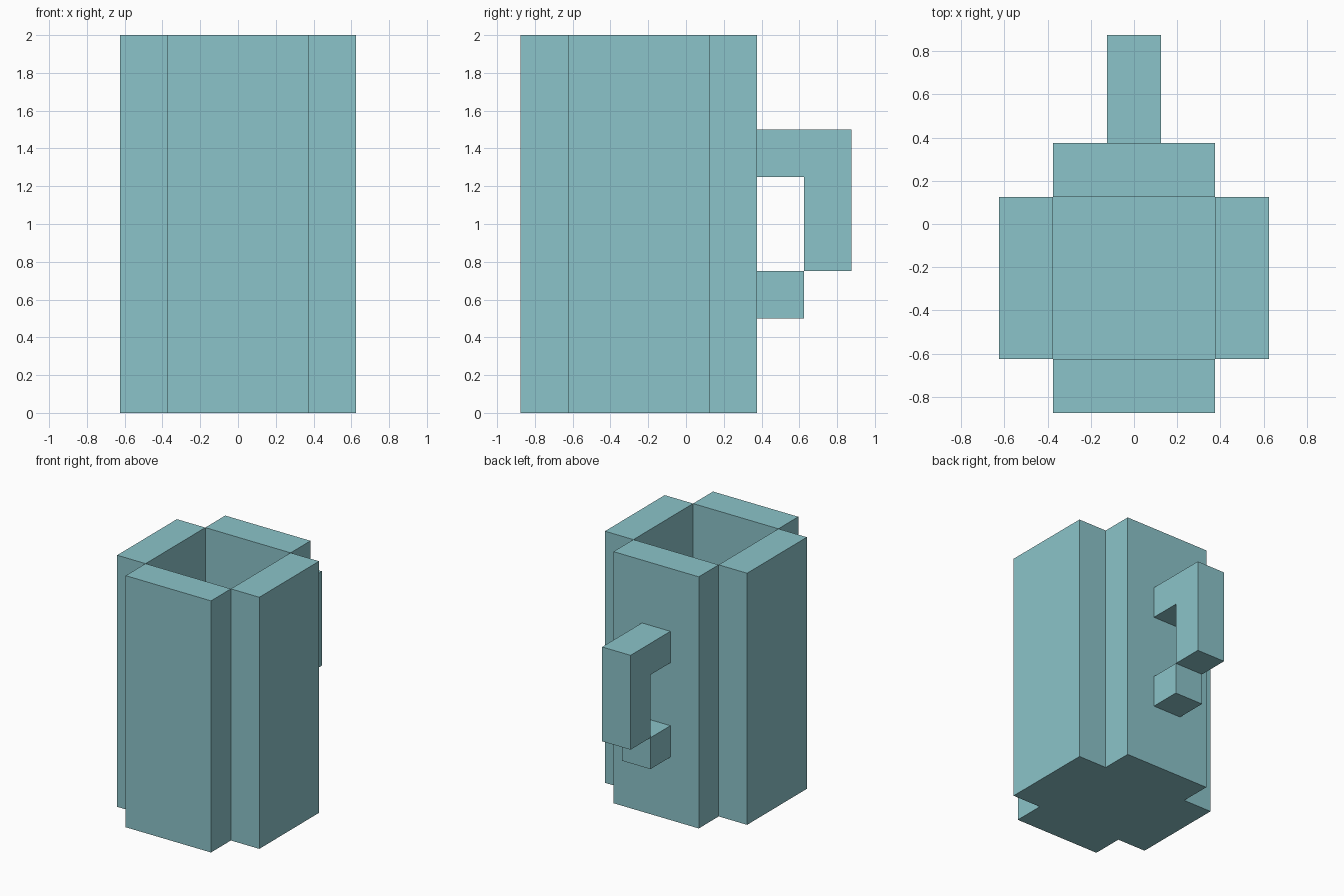
import bpy
import bmesh
from mathutils import Matrix, Vector

if "Cube" in bpy.data.objects:
    bpy.data.objects.remove(bpy.data.objects["Cube"])

U = 0.25                      # block size
CENTRE = Vector((0, -U, 0))   # middle of the cup
HEIGHT = 8 * U
A, B = 1.5 * U, 2.5 * U       # inner and outer wall distance

teal = bpy.data.materials.new("pale teal")
teal.diffuse_color = (0.26, 0.552, 0.588, 1)
teal.use_nodes = True
teal.node_tree.nodes["Principled BSDF"].inputs["Base Color"].default_value = teal.diffuse_color


def finish(name, bm):
    bmesh.ops.remove_doubles(bm, verts=bm.verts, dist=1e-5)
    mesh = bpy.data.meshes.new(name)
    bm.to_mesh(mesh)
    bm.free()
    mesh.materials.append(teal)
    obj = bpy.data.objects.new(name, mesh)
    bpy.context.collection.objects.link(obj)
    return obj


def face(bm, points):
    return bm.faces.new([bm.verts.new(Vector(p)) for p in points])


# Cup: four identical walls around a square well, closed below
bm = bmesh.new()
base = []
for i in range(4):
    turn = Matrix.Rotation(i * 1.5707963267948966, 3, 'Z')

    def put(points):
        face(bm, [turn @ Vector(p) + CENTRE for p in points])

    # outer three sides of the wall
    outline = [(-A, -A), (-A, -B), (A, -B), (A, -A)]
    for (x0, y0), (x1, y1) in zip(outline, outline[1:]):
        put([(x0, y0, 0), (x1, y1, 0), (x1, y1, HEIGHT), (x0, y0, HEIGHT)])
    # rim and inner side
    put([(-A, -B, HEIGHT), (A, -B, HEIGHT), (A, -A, HEIGHT), (-A, -A, HEIGHT)])
    put([(A, -A, U), (-A, -A, U), (-A, -A, HEIGHT), (A, -A, HEIGHT)])
    base += [turn @ Vector((x, y, 0)) + CENTRE for x, y in outline[:3]]
# underside and floor of the well
face(bm, base[::-1])
face(bm, [Vector(p) + CENTRE for p in
          ((-A, -A, U), (A, -A, U), (A, A, U), (-A, A, U))])
finish("cup", bm)


# Handle pieces: side profiles (y, z in blocks) extruded one block wide
def handle_piece(name, profile):
    bm = bmesh.new()
    f = face(bm, [(-U / 2, y * U, z * U) for y, z in profile])
    ext = bmesh.ops.extrude_face_region(bm, geom=[f], use_keep_orig=True)
    verts = [v for v in ext["geom"] if isinstance(v, bmesh.types.BMVert)]
    bmesh.ops.translate(bm, verts=verts, vec=(U, 0, 0))
    bmesh.ops.recalc_face_normals(bm, faces=bm.faces)
    # drop the hidden face against the cup
    hidden = [f for f in bm.faces if all(abs(v.co.y - A) < 1e-5 for v in f.verts)]
    bmesh.ops.delete(bm, geom=hidden, context='FACES')
    finish(name, bm)


handle_piece("upper_handle", [(1.5, 6), (1.5, 5), (2.5, 5), (2.5, 3), (3.5, 3), (3.5, 6)])
handle_piece("lower_handle", [(1.5, 2), (2.5, 2), (2.5, 3), (1.5, 3)])
